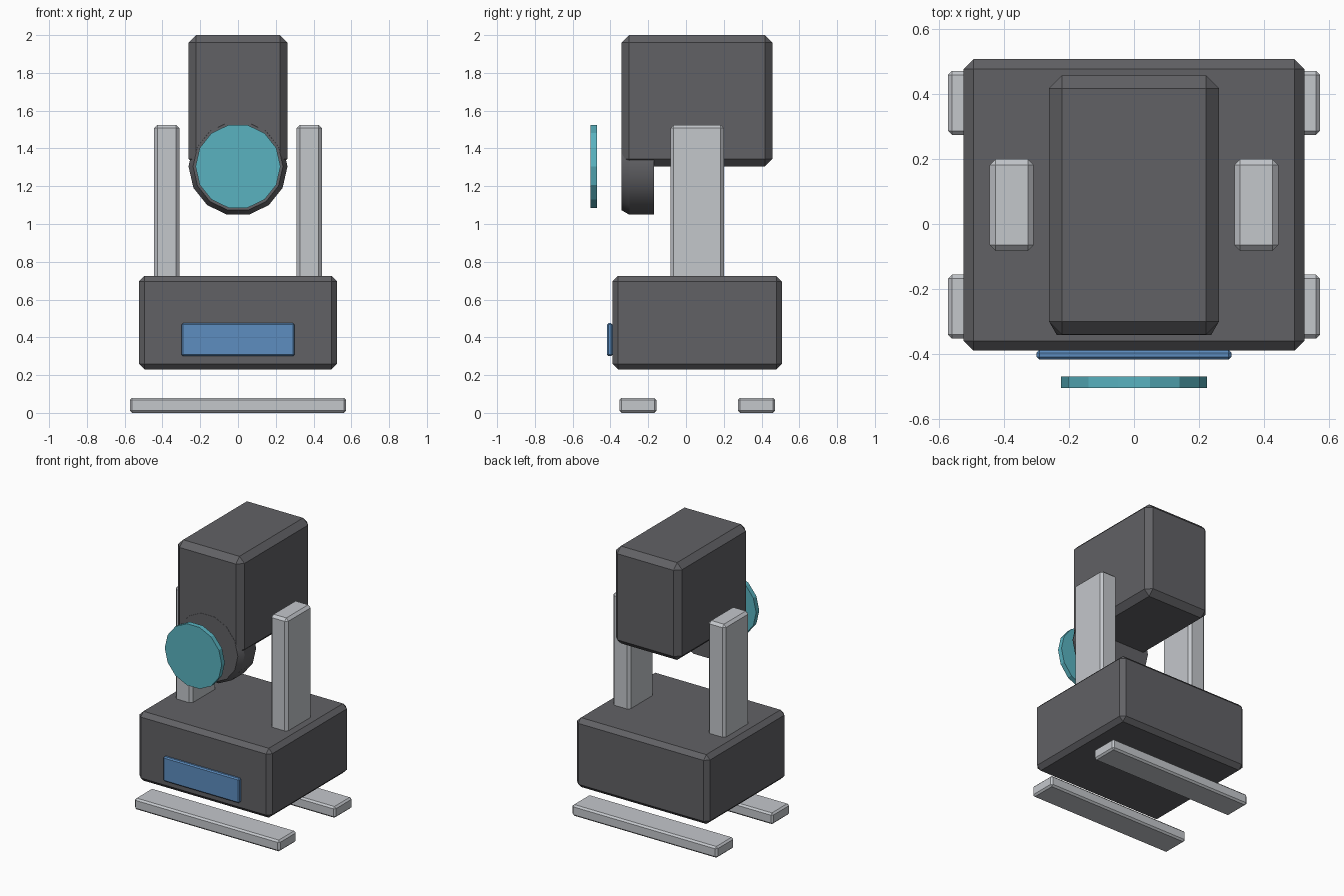
import bpy, bmesh, math

if "Cube" in bpy.data.objects:
    bpy.data.objects.remove(bpy.data.objects["Cube"])


def material(name, rgb):
    m = bpy.data.materials.new(name)
    m.diffuse_color = (*rgb, 1)
    m.use_nodes = True
    m.node_tree.nodes["Principled BSDF"].inputs["Base Color"].default_value = m.diffuse_color
    return m


DARK = material("dark_grey", (0.12, 0.12, 0.13))
LIGHT = material("light_grey", (0.55, 0.57, 0.60))
BLUE = material("blue", (0.11, 0.27, 0.53))
TEAL = material("teal", (0.10, 0.45, 0.53))


def make_object(name, bm, mat):
    bmesh.ops.recalc_face_normals(bm, faces=bm.faces)
    mesh = bpy.data.meshes.new(name)
    bm.to_mesh(mesh)
    bm.free()
    mesh.materials.append(mat)
    ob = bpy.data.objects.new(name, mesh)
    bpy.context.collection.objects.link(ob)
    return ob


def box(name, xs, ys, zs, bevel, mat):
    """Chamfered box given its extent on each axis."""
    bm = bmesh.new()
    bmesh.ops.create_cube(bm, size=1)
    for v in bm.verts:
        for i, (lo, hi) in enumerate((xs, ys, zs)):
            v.co[i] = lo if v.co[i] < 0 else hi
    ob = make_object(name, bm, mat)
    mod = ob.modifiers.new("chamfer", 'BEVEL')
    mod.width = bevel
    mod.segments = 1
    return ob


def disc(name, profile, z, mat, sides=14):
    """Solid turned around the y axis from (radius, y) steps."""
    bm = bmesh.new()
    rings = [[bm.verts.new((r * math.cos(2 * math.pi * k / sides), y,
                            z + r * math.sin(2 * math.pi * k / sides)))
              for k in range(sides)] for r, y in profile]
    for a, b in zip(rings, rings[1:]):
        for k in range(sides):
            n = (k + 1) % sides
            bm.faces.new((a[k], a[n], b[n], b[k]))
    bm.faces.new(rings[0])
    bm.faces.new(rings[-1])
    return make_object(name, bm, mat)


# Base with front panel
box("base", (-0.525, 0.525), (-0.39, 0.508), (0.23, 0.725), 0.03, DARK)
box("front_panel", (-0.3, 0.3), (-0.418, -0.389), (0.30, 0.475), 0.008, BLUE)

# Foot bars
for name, y0 in (("front_foot", -0.353), ("back_foot", 0.275)):
    box(name, (-0.573, 0.573), (y0, y0 + 0.197), (0, 0.08), 0.012, LIGHT)

# Side arms
for name, x in (("left_arm", -0.377), ("right_arm", 0.377)):
    box(name, (x - 0.068, x + 0.068), (-0.083, 0.2), (0.70, 1.525), 0.018, LIGHT)

# Head, rounded lens housing and floating lens
box("head", (-0.262, 0.262), (-0.341, 0.458), (1.305, 2.0), 0.04, DARK)
housing = disc("lens_housing", [(0.262, -0.17), (0.262, -0.30), (0.238, -0.342)],
               1.305, DARK)
disc("lens", [(0.225, -0.47), (0.225, -0.505)], 1.305, TEAL)

bpy.context.view_layer.objects.active = housing
housing.select_set(True)
bpy.ops.object.shade_smooth_by_angle(angle=math.radians(27))
